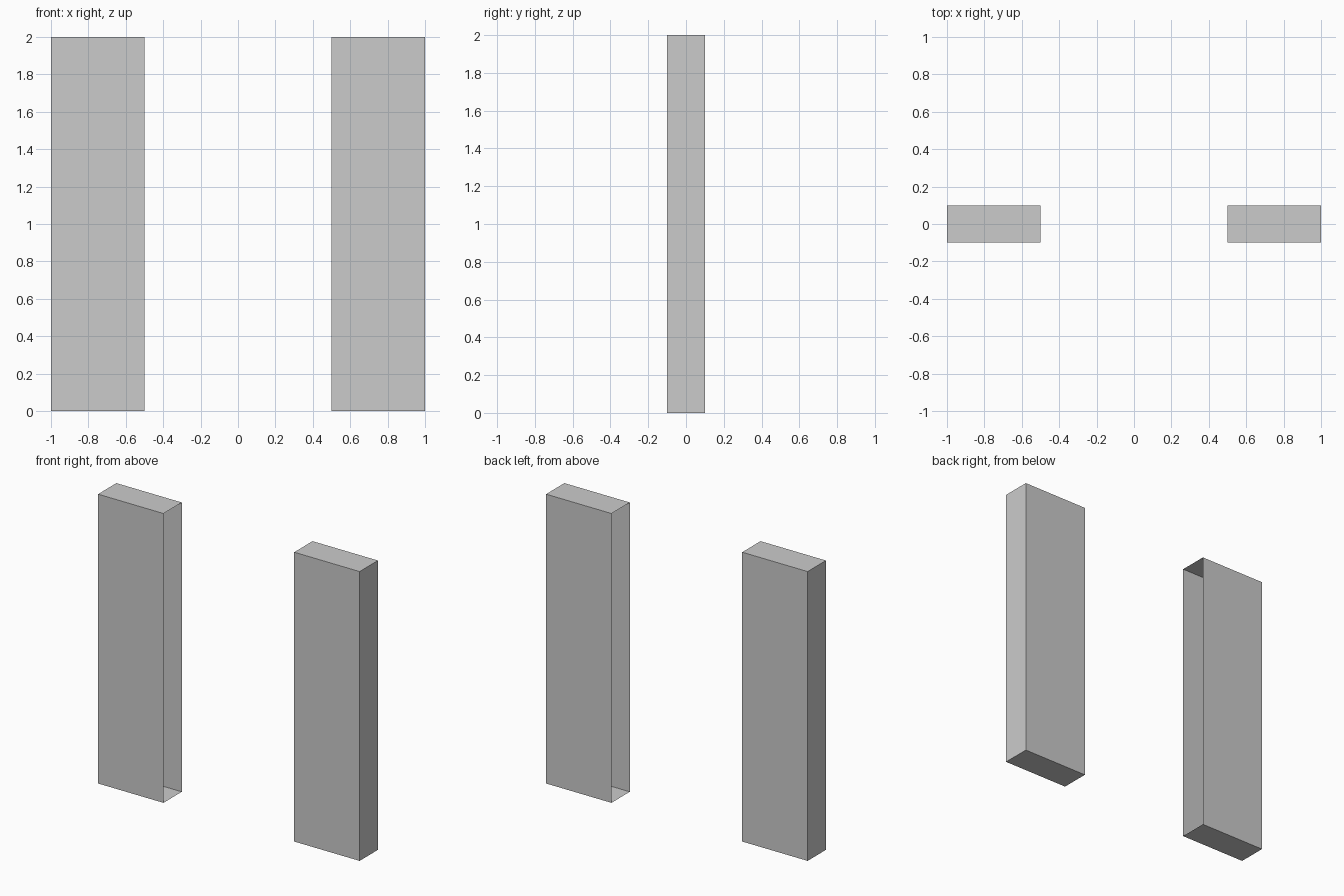
import bpy
import bmesh
from mathutils import Matrix, Vector

if "Cube" in bpy.data.objects:
    bpy.data.objects.remove(bpy.data.objects["Cube"])

WIDTH, DEPTH, HEIGHT = 0.5, 0.2, 2.0
CENTRE_X = 0.75


def open_panel(name, side):
    """Thin-walled box whose face towards the model's centre is left open."""
    bm = bmesh.new()
    place = Matrix.Translation(Vector((side * CENTRE_X, 0, HEIGHT / 2)))
    size = Matrix.Diagonal((WIDTH, DEPTH, HEIGHT, 1))
    bmesh.ops.create_cube(bm, size=1, matrix=place @ size)
    bm.normal_update()
    inner = [f for f in bm.faces if f.normal.x * side < -0.9]
    bmesh.ops.delete(bm, geom=inner, context='FACES')
    mesh = bpy.data.meshes.new(name)
    bm.to_mesh(mesh)
    bm.free()
    obj = bpy.data.objects.new(name, mesh)
    bpy.context.collection.objects.link(obj)


# Two upright wall panels flanking an empty doorway
open_panel("left_wall_panel", -1)
open_panel("right_wall_panel", 1)
